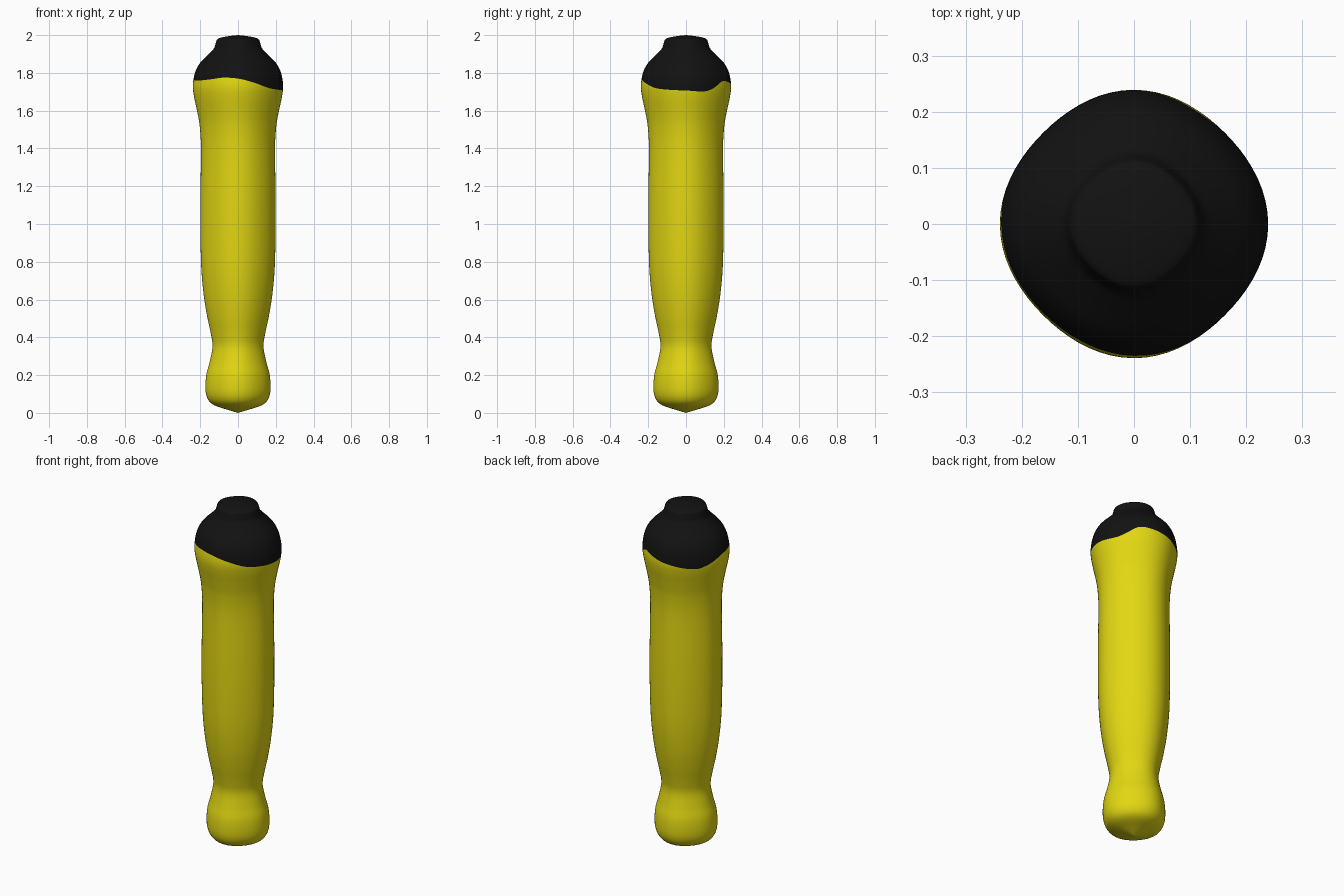
import bpy
import bmesh
import math
from mathutils import Vector

SIDES = 72          # columns around the body
STEPS = 5           # spline steps between profile points
SEAM = 1.735        # mean height of the colour boundary
BLEND = 0.11        # height range over which rings follow the boundary

# Outline of the body as (radius, height), bottom to top
PROFILE = [
    (0, 0), (.06, .018), (.125, .04), (.158, .07), (.172, .12), (.168, .2),
    (.15, .27), (.135, .35), (.144, .42), (.163, .51), (.181, .62),
    (.194, .76), (.199, .95), (.199, 1.15), (.196, 1.4), (.203, 1.52),
    (.217, 1.6), (.234, 1.68), (.239, SEAM), (.228, 1.8), (.203, 1.85),
    (.155, 1.9), (.127, 1.93), (.117, 1.96), (.107, 1.98), (.06, 1.993),
    (0, 2),
]

# Height of the dark cap's wavy lower edge as (angle in degrees, height)
CAP_EDGE = [
    (0, 1.707), (25, 1.702), (40, 1.72), (57, 1.756), (75, 1.75), (90, 1.738),
    (135, 1.705), (155, 1.72), (180, 1.757), (210, 1.76), (235, 1.768),
    (250, 1.775), (270, 1.77), (290, 1.75), (315, 1.72), (340, 1.71),
    (360, 1.707),
]


def spline(points):
    """Smooth curve through the points."""
    pts = [Vector(p) for p in points]
    pts = [pts[0]] + pts + [pts[-1]]
    curve = []
    for a, b, c, d in zip(pts, pts[1:], pts[2:], pts[3:]):
        for i in range(STEPS):
            t = i / STEPS
            curve.append(b + (c - a) * t / 2
                         + (a - b * 2.5 + c * 2 - d / 2) * t ** 2
                         + (b * 3 - a - c * 3 + d) * t ** 3 / 2)
    return curve + [pts[-1]]


def lookup(pairs, key):
    """Linear interpolation in a list of (key, value)."""
    for (k0, v0), (k1, v1) in zip(pairs, pairs[1:]):
        if k0 <= key <= k1 and k1 > k0:
            return v0 + (v1 - v0) * (key - k0) / (k1 - k0)
    return pairs[-1][1]


def make_material(name, colour):
    mat = bpy.data.materials.new(name)
    mat.use_nodes = True
    mat.diffuse_color = colour
    shader = mat.node_tree.nodes["Principled BSDF"]
    shader.inputs["Base Color"].default_value = colour
    return mat


def build_body(name, materials):
    outline = spline(PROFILE)
    radius_at = [(p.y, p.x) for p in outline]
    edge = [tuple(p) for p in spline(CAP_EDGE)]
    seam_row = PROFILE.index((.239, SEAM)) * STEPS

    bm = bmesh.new()
    # Rings with a slightly squared section, bent to follow the cap edge
    rings = []
    for point in outline[1:-1]:
        ring = []
        pull = max(0, 1 - abs(point.y - SEAM) / BLEND)
        for i in range(SIDES):
            angle = math.tau * i / SIDES
            z, r = point.y, point.x
            if pull:
                z += pull * (lookup(edge, math.degrees(angle)) - SEAM)
                r = lookup(radius_at, z)
            r *= .98 + .02 * math.cos(4 * angle)
            ring.append(bm.verts.new((r * math.cos(angle),
                                      r * math.sin(angle), z)))
        rings.append(ring)

    # Walls, dark above the boundary ring
    for row, (low, high) in enumerate(zip(rings, rings[1:]), start=1):
        for i in range(SIDES):
            j = (i + 1) % SIDES
            face = bm.faces.new((low[i], low[j], high[j], high[i]))
            face.material_index = int(row >= seam_row)

    # Pointed bottom and shallow domed top
    base = bm.verts.new((0, 0, outline[0].y))
    tip = bm.verts.new((0, 0, outline[-1].y))
    for i in range(SIDES):
        j = (i + 1) % SIDES
        bm.faces.new((base, rings[0][j], rings[0][i]))
        bm.faces.new((tip, rings[-1][i], rings[-1][j])).material_index = 1

    for face in bm.faces:
        face.smooth = True
    mesh = bpy.data.meshes.new(name)
    bm.to_mesh(mesh)
    bm.free()
    for mat in materials:
        mesh.materials.append(mat)
    body = bpy.data.objects.new(name, mesh)
    bpy.context.collection.objects.link(body)


default_cube = bpy.data.objects.get("Cube")
if default_cube:
    bpy.data.objects.remove(default_cube)

yellow = make_material("yellow", (.76, .68, .006, 1))
black = make_material("black", (.006, .006, .006, 1))
build_body("handle_body", [yellow, black])
